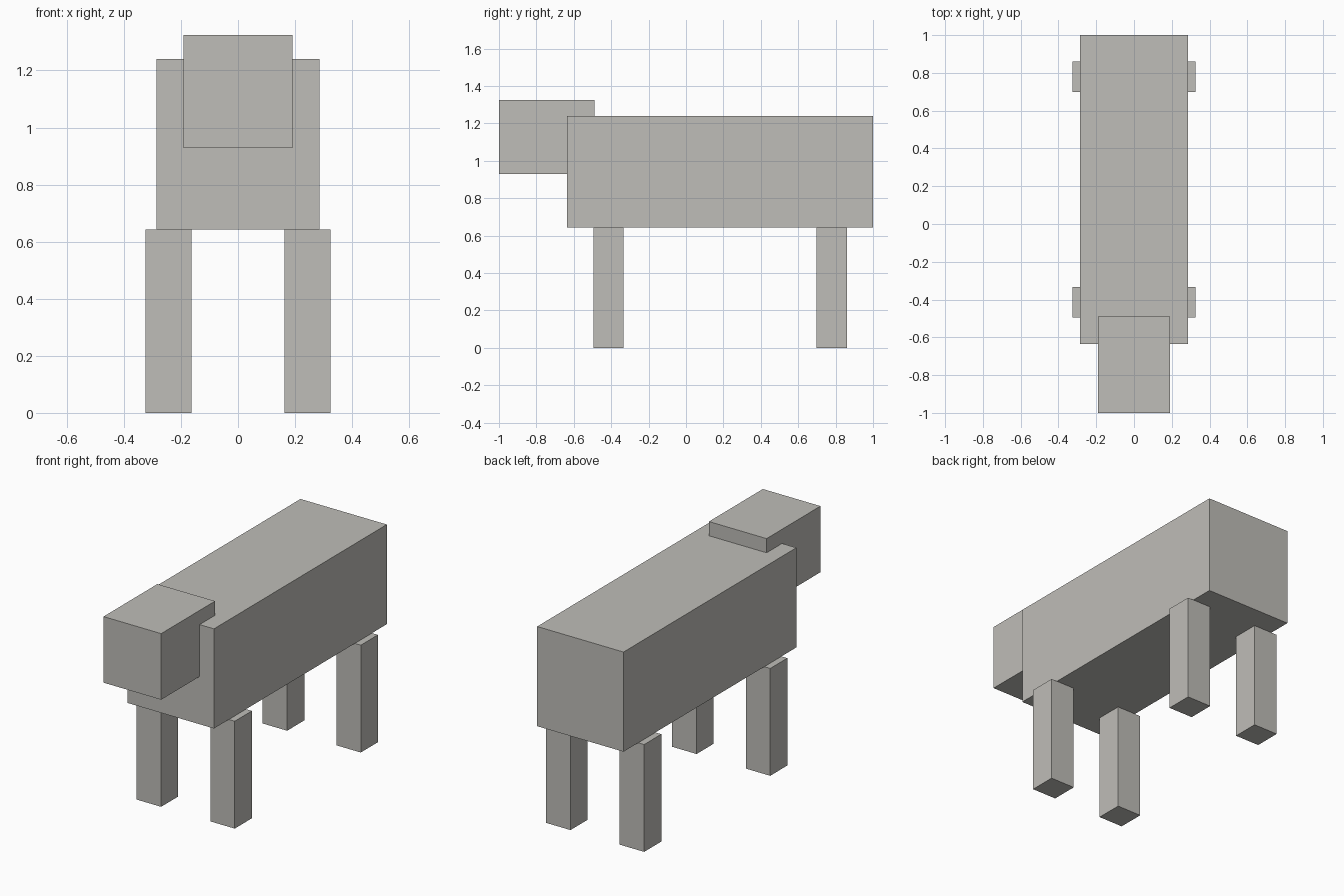
import bpy
from mathutils import Vector

default_cube = bpy.data.objects.get("Cube")
if default_cube:
    bpy.data.objects.remove(default_cube, do_unlink=True)

# Single warm grey material
COLOUR = (0.52, 0.51, 0.48, 1.0)
grey = bpy.data.materials.new("warm_grey")
grey.use_nodes = True
grey.diffuse_color = COLOUR
grey.node_tree.nodes["Principled BSDF"].inputs["Base Color"].default_value = COLOUR


def box(name, low, high):
    """Flat-shaded box spanning two opposite corners."""
    low, high = Vector(low), Vector(high)
    bpy.ops.mesh.primitive_cube_add(size=1, location=(low + high) / 2)
    obj = bpy.context.object
    obj.name = obj.data.name = name
    size = high - low
    for vertex in obj.data.vertices:
        vertex.co *= size
    obj.data.materials.append(grey)
    return obj


LEG_TOP = 0.643
LEG_INNER, LEG_OUTER = 0.163, 0.325
LEG_DEPTH = 0.162

# Body and head
box("body", (-0.286, -0.636, LEG_TOP), (0.286, 1.0, 1.24))
box("head", (-0.191, -1.0, 0.929), (0.191, -0.49, 1.325))

# Four legs
for end, y in (("front", -0.495), ("back", 0.698)):
    box(f"{end}_left_leg", (LEG_INNER, y, 0), (LEG_OUTER, y + LEG_DEPTH, LEG_TOP))
    box(f"{end}_right_leg", (-LEG_OUTER, y, 0), (-LEG_INNER, y + LEG_DEPTH, LEG_TOP))
